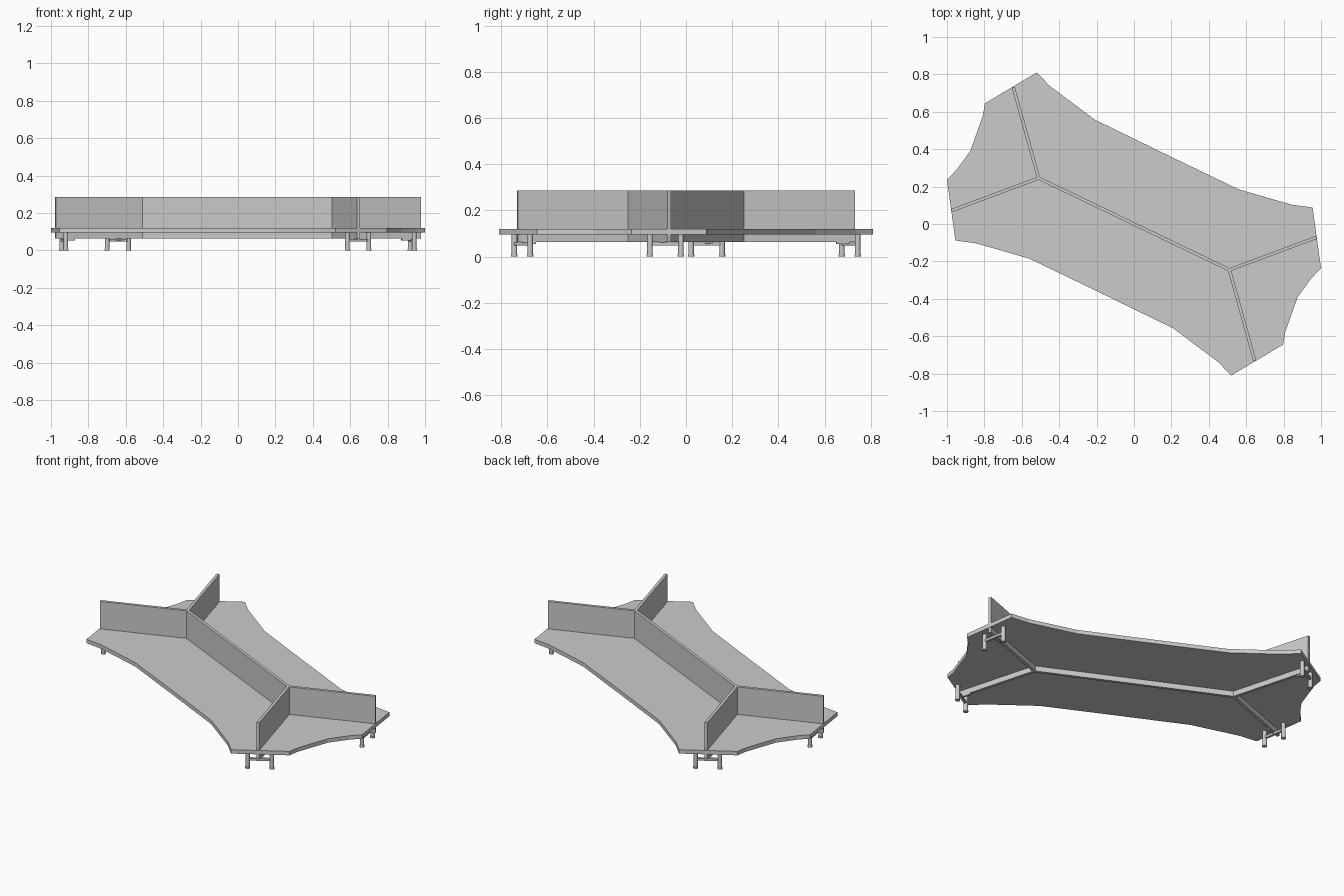
import bpy, bmesh
from math import atan2, pi
from mathutils import Vector, Matrix

if "Cube" in bpy.data.objects:
    bpy.data.objects.remove(bpy.data.objects["Cube"])


def new_object(name, bm):
    bmesh.ops.recalc_face_normals(bm, faces=bm.faces)
    me = bpy.data.meshes.new(name)
    bm.to_mesh(me)
    bm.free()
    ob = bpy.data.objects.new(name, me)
    bpy.context.collection.objects.link(ob)
    return ob


def prism(name, outline, z0, z1):
    bm = bmesh.new()
    face = bm.faces.new([bm.verts.new((x, y, z0)) for x, y in outline])
    up = bmesh.ops.extrude_face_region(bm, geom=[face])
    verts = [g for g in up["geom"] if isinstance(g, bmesh.types.BMVert)]
    bmesh.ops.translate(bm, verts=verts, vec=(0, 0, z1 - z0))
    return new_object(name, bm)


def wall(name, a, b, thick, z0, z1):
    a, b = Vector(a), Vector(b)
    d = (b - a).normalized()
    n = Vector((-d.y, d.x)) * thick / 2
    return prism(name, [a - n, b - n, b + n, a + n], z0, z1)


def cylinder(bm, x, y, z0, z1, r0, r1):
    bmesh.ops.create_cone(bm, cap_ends=True, segments=16, radius1=r0, radius2=r1,
                          depth=z1 - z0, matrix=Matrix.Translation((x, y, (z0 + z1) / 2)))


# Desktop: half outline, repeated by a half turn
half = [(-0.52, 0.81), (-0.45, 0.738), (-0.21, 0.558), (0.18, 0.368), (0.56, 0.185),
        (0.84, 0.104), (0.955, 0.088), (1.0, -0.237), (0.95, -0.288),
        (0.875, -0.39), (0.808, -0.58), (0.797, -0.645)]
prism("desktop", half + [(-x, -y) for x, y in half], 0.095, 0.119)

# Central divider
node = (0.51, -0.245)
wall("centre_divider", (-node[0], -node[1]), node, 0.017, 0.063, 0.286)

# Branch dividers and leg stands at both ends
for side, s in (("right", 1), ("left", -1)):
    for tag, end, f0, f1 in (
            ("outer", (0.645, -0.73), (0.585, -0.743), (0.70, -0.675)),
            ("inner", (0.975, -0.072), (0.92, -0.022), (0.942, -0.156))):
        n, e = Vector(node) * s, Vector(end) * s
        p, q = Vector(f0) * s, Vector(f1) * s
        wall(f"{side}_{tag}_divider", n, e, 0.017, 0.063, 0.286)

        # Round posts with a wider foot
        bm = bmesh.new()
        for c in (p, q):
            cylinder(bm, c.x, c.y, 0.008, 0.095, 0.012, 0.012)
            cylinder(bm, c.x, c.y, 0, 0.009, 0.014, 0.014)
        new_object(f"{side}_{tag}_legs", bm)
        bpy.context.view_layer.objects.active = bpy.data.objects[f"{side}_{tag}_legs"]
        bpy.data.objects[f"{side}_{tag}_legs"].select_set(True)
        bpy.ops.object.shade_smooth_by_angle()
        bpy.ops.object.select_all(action='DESELECT')

        # Crossbar and the short support under the divider
        wall(f"{side}_{tag}_crossbar", p, q, 0.014, 0.048, 0.062)
        m = (p + q) / 2
        wall(f"{side}_{tag}_support", m, m + (n - e).normalized() * 0.06, 0.012, 0.054, 0.064)
